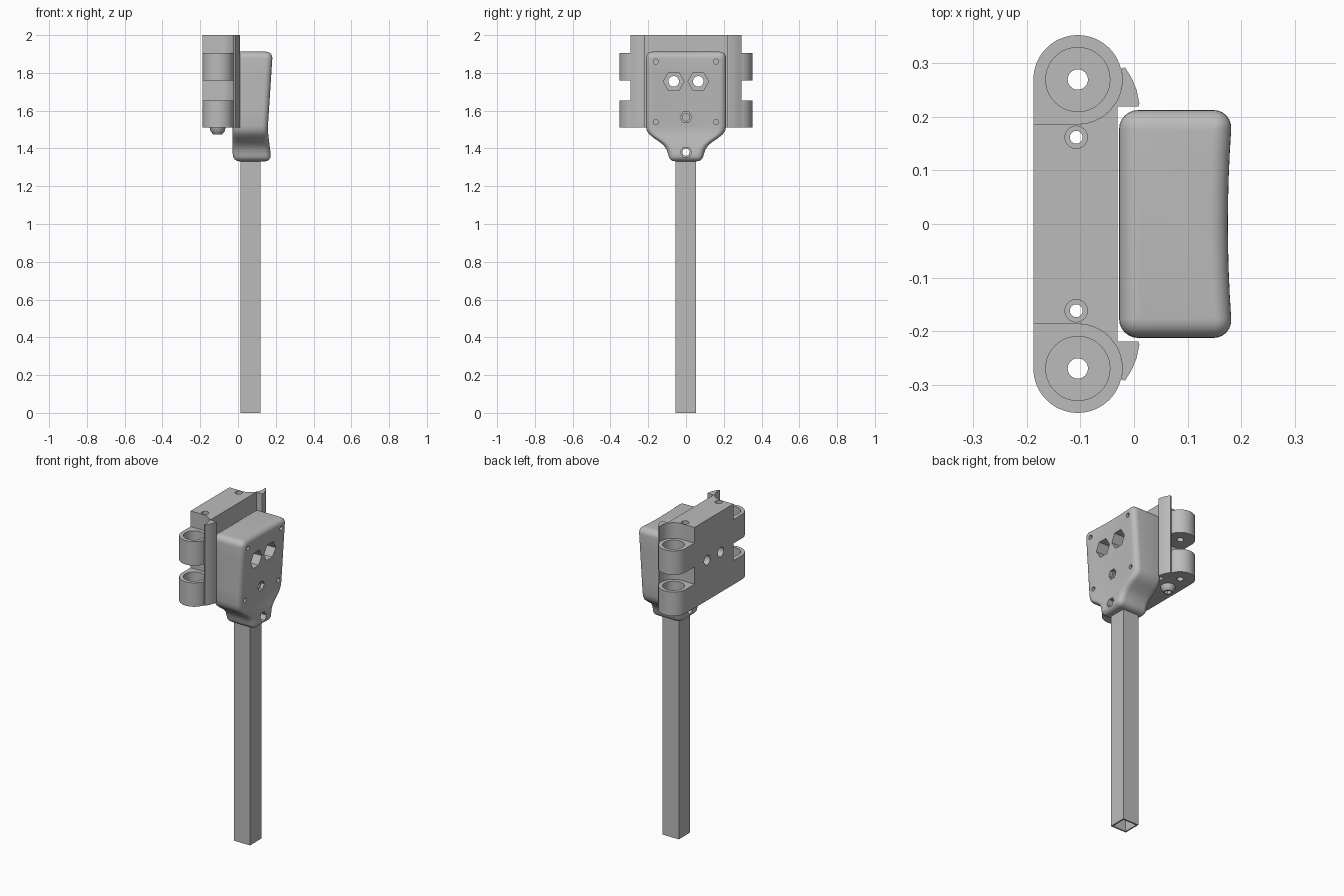
import bpy, bmesh
from math import sin, cos, pi, radians

if "Cube" in bpy.data.objects:
    bpy.data.objects.remove(bpy.data.objects["Cube"])

grey = bpy.data.materials.new("plain_grey")
grey.use_nodes = True
grey.diffuse_color = (0.5, 0.5, 0.5, 1)
grey.node_tree.nodes["Principled BSDF"].inputs["Base Color"].default_value = (0.5, 0.5, 0.5, 1)


def loft(name, rings):
    """Skin a stack of equal-length point rings and cap both ends."""
    bm = bmesh.new()
    rows = [[bm.verts.new(p) for p in ring] for ring in rings]
    n = len(rows[0])
    for a, b in zip(rows, rows[1:]):
        for i in range(n):
            j = (i + 1) % n
            bm.faces.new((a[i], a[j], b[j], b[i]))
    bm.faces.new(rows[0])
    bm.faces.new(rows[-1])
    bmesh.ops.recalc_face_normals(bm, faces=bm.faces)
    mesh = bpy.data.meshes.new(name)
    bm.to_mesh(mesh)
    bm.free()
    mesh.materials.append(grey)
    obj = bpy.data.objects.new(name, mesh)
    bpy.context.collection.objects.link(obj)
    return obj


def prism(name, pts, lo, hi, axis="z"):
    if axis == "z":
        return loft(name, [[(u, v, w) for u, v in pts] for w in (lo, hi)])
    return loft(name, [[(w, u, v) for u, v in pts] for w in (lo, hi)])


def arc(cu, cv, r, start, end, n):
    steps = [radians(start + (end - start) * i / n) for i in range(n + 1)]
    return [(cu + r * cos(t), cv + r * sin(t)) for t in steps]


def circle(cu, cv, r, n=32):
    return arc(cu, cv, r, 0, 360, n)[:-1]


def rect(u0, u1, v0, v1):
    return [(u0, v0), (u1, v0), (u1, v1), (u0, v1)]


def cut(obj, pts, lo, hi, axis="z"):
    """Remove a prism from an object."""
    cutter = prism("cutter", pts, lo, hi, axis)
    cutter.hide_render = True
    mod = obj.modifiers.new("cut", "BOOLEAN")
    mod.operation, mod.solver, mod.object = "DIFFERENCE", "EXACT", cutter
    bpy.context.view_layer.objects.active = obj
    bpy.ops.object.modifier_apply(modifier=mod.name)
    bpy.data.objects.remove(cutter)


def smooth(obj):
    bpy.ops.object.select_all(action="DESELECT")
    obj.select_set(True)
    bpy.context.view_layer.objects.active = obj
    bpy.ops.object.shade_smooth_by_angle(angle=radians(32))


# Rounded housing, lofted from horizontal sections with a dished front
BACK, RADIUS = -0.028, 0.036


def front_x(z):
    return 0.160 + 0.026 * min(1, abs(z - 1.5) / (0.40 if z > 1.5 else 0.22))


def section(z, width, inset):
    w, r = width - inset, max(RADIUS - inset, 0.006)
    x0, x1 = BACK + inset, front_x(z) - inset
    pts = arc(x0 + r, -w + r, r, 270, 180, 6) + arc(x0 + r, w - r, r, 180, 90, 6)
    pts += arc(x1 - r, w - r, r, 90, 0, 6)
    span = w - r
    for i in range(1, 8):
        pts.append((x1, span * (1 - i / 4)))
    pts += arc(x1 - r, -w + r, r, 0, -90, 6)
    sag = 0.009 * width / 0.213
    return [(x - sag * (1 - (y / w) ** 2) * (x > x1 - r), y, z) for x, y in pts]


widths = [(1.372, .095), (1.395, .103), (1.415, .117), (1.435, .14), (1.455, .17),
          (1.475, .195), (1.495, .208), (1.52, .213), (1.6, .213), (1.7, .213),
          (1.8, .213), (1.876, .213)]
rings = []
for k in range(6, 0, -1):
    t = k / 6 * pi / 2
    rings.append(section(1.368 - RADIUS * sin(t), 0.093, RADIUS * (1 - cos(t))))
rings += [section(z, w, 0) for z, w in widths]
for k in range(1, 7):
    t = k / 6 * pi / 2
    rings.append(section(1.876 + RADIUS * sin(t), 0.213, RADIUS * (1 - cos(t))))
housing = loft("housing", rings)

# Square hollow post, seated in the housing
post_x0, post_x1, post_y0, post_y1, wall = 0.012, 0.12, -0.056, 0.052, 0.009
post = prism("post", rect(post_x0, post_x1, post_y0, post_y1), 0, 1.6)
cut(post, rect(post_x0 + wall, post_x1 - wall, post_y0 + wall, post_y1 - wall), -0.1, 1.7)
cut(housing, rect(post_x0, post_x1, post_y0, post_y1), 1.2, 1.6)

# Bracket block with hooked tabs along both sides
KX, KY, KR = -0.105, 0.27, 0.083
half = [(-0.188, 0.187)] + arc(KX, KY, KR, -90, 14, 20)
half += [(-0.017, 0.293), (-0.004, 0.272), (0.005, 0.25), (0.01, 0.225),
         (0.008, 0.22), (-0.031, 0.22)]
outline = half + [(x, -y) for x, y in reversed(half)]
bracket = prism("bracket", outline, 1.51, 2.0)

# Bolt holes through housing and bracket
for y in (-0.065, 0.065):
    cut(housing, circle(y, 1.755, 0.028), -0.2, 0.3, "x")
    cut(housing, circle(y, 1.755, 0.055, 6), 0.08, 0.3, "x")
    cut(bracket, circle(y, 1.755, 0.029), -0.3, 0.1, "x")
for part in (housing, post):
    cut(part, circle(0, 1.38, 0.019), -0.2, 0.3, "x")
    cut(part, circle(0, 1.565, 0.019), -0.2, 0.3, "x")
cut(housing, circle(0, 1.38, 0.03, 6), 0.135, 0.3, "x")
cut(housing, circle(0, 1.565, 0.031, 6), 0.135, 0.3, "x")

# Small cover screw holes
for y in (-0.16, 0.16):
    for z in (1.54, 1.86):
        cut(housing, circle(y, z, 0.013, 16), 0.1, 0.3, "x")

for side, label in ((1, "back"), (-1, "front")):
    # Vertical pin holes, with a tapered boss below each
    py = side * 0.162
    boss = loft(label + "_pin_boss", [[(x, y, z) for x, y in circle(-0.108, py, r, 24)]
                for z, r in ((1.475, .025), (1.483, .03), (1.49, .037), (1.51, .042))])
    cut(bracket, circle(-0.108, py, 0.012, 20), 1.4, 2.1)
    cut(bracket, circle(-0.108, py, 0.021, 24), 1.96, 2.1)
    cut(boss, circle(-0.108, py, 0.012, 20), 1.4, 1.6)
    cut(boss, circle(-0.108, py, 0.021, 6), 1.4, 1.495)
    smooth(boss)

    # Paired cup-shaped knuckles
    plan = [(-0.188, 0.187)] + arc(KX, KY, KR, -90, 180, 48)
    for level, lo, hi in (("lower", 1.51, 1.655), ("upper", 1.76, 1.905)):
        knuckle = prism(f"{label}_{level}_knuckle", [(x, side * y) for x, y in plan], lo, hi)
        cut(knuckle, circle(KX, side * KY, 0.06, 40), lo + 0.04, hi + 0.1)
        cut(knuckle, circle(KX, side * KY, 0.019, 24), lo - 0.1, hi + 0.1)
        smooth(knuckle)

for obj in (housing, bracket):
    smooth(obj)
